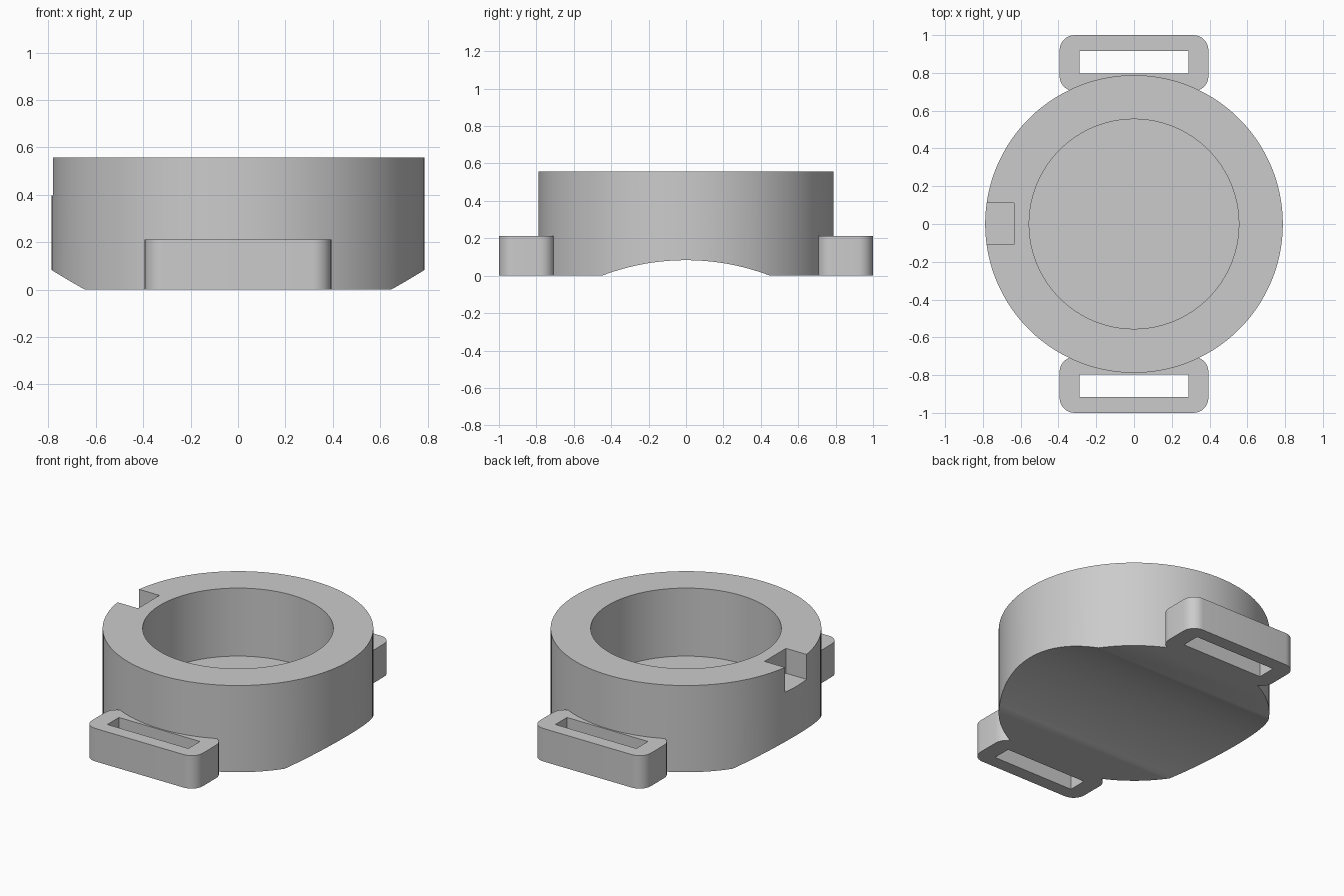
import bpy, bmesh, math

old = bpy.data.objects.get("Cube")
if old:
    bpy.data.objects.remove(old, do_unlink=True)

grey = bpy.data.materials.new("plain grey")
grey.use_nodes = True
colour = (0.6, 0.6, 0.6, 1)
grey.diffuse_color = colour
grey.node_tree.nodes["Principled BSDF"].inputs["Base Color"].default_value = colour


def prism(name, outline, z0, z1):
    """Solid made by raising a flat outline from z0 to z1."""
    bm = bmesh.new()
    base = bm.faces.new([bm.verts.new((x, y, z0)) for x, y in outline])
    top = bmesh.ops.extrude_face_region(bm, geom=[base])["geom"]
    verts = [v for v in top if isinstance(v, bmesh.types.BMVert)]
    bmesh.ops.translate(bm, verts=verts, vec=(0, 0, z1 - z0))
    bmesh.ops.recalc_face_normals(bm, faces=bm.faces)
    mesh = bpy.data.meshes.new(name)
    bm.to_mesh(mesh)
    bm.free()
    mesh.materials.append(grey)
    obj = bpy.data.objects.new(name, mesh)
    bpy.context.collection.objects.link(obj)
    return obj


def circle(radius, count):
    return [(radius * math.cos(2 * math.pi * i / count),
             radius * math.sin(2 * math.pi * i / count)) for i in range(count)]


def box(x0, x1, y0, y1):
    return [(x0, y0), (x1, y0), (x1, y1), (x0, y1)]


def rounded_box(x0, x1, y0, y1, r, steps=8):
    corners = [(x1 - r, y1 - r), (x0 + r, y1 - r), (x0 + r, y0 + r), (x1 - r, y0 + r)]
    points = []
    for k, (cx, cy) in enumerate(corners):
        for i in range(steps + 1):
            a = math.pi / 2 * (k + i / steps)
            points.append((cx + r * math.cos(a), cy + r * math.sin(a)))
    return points


def combine(target, tool, operation):
    """Apply a boolean and discard the tool solid."""
    tool.hide_render = True
    mod = target.modifiers.new(operation.title(), 'BOOLEAN')
    mod.operation, mod.solver, mod.object = operation, 'EXACT', tool
    bpy.context.view_layer.objects.active = target
    bpy.ops.object.modifier_apply(modifier=mod.name)
    bpy.data.objects.remove(tool, do_unlink=True)


HEIGHT, RADIUS = 0.557, 0.788

# Round case with a blind bore
case = prism("case_with_strap_loops", circle(RADIUS, 128), 0, HEIGHT)
combine(case, prism("bore_cutter", circle(0.555, 128), 0.12, 1), 'DIFFERENCE')

# Notch in the rim
combine(case, prism("notch_cutter", box(-1, -0.635, -0.108, 0.11), 0.397, 1), 'DIFFERENCE')

# Shallow curved groove across the underside
groove_depth, half_width = 0.083, 0.45
groove_radius = (half_width ** 2 + groove_depth ** 2) / (2 * groove_depth)
groove = prism("groove_cutter", circle(groove_radius, 256), -1, 1)
groove.rotation_euler = (0, math.pi / 2, 0)
groove.location.z = groove_depth - groove_radius
bpy.context.view_layer.update()
combine(case, groove, 'DIFFERENCE')

# Strap loops at front and back
for side in (-1, 1):
    y0, y1 = sorted((side * 0.703, side))
    s0, s1 = sorted((side * 0.797, side * 0.915))
    loop = prism("strap_loop", rounded_box(-0.394, 0.394, y0, y1, 0.08), 0, 0.212)
    combine(loop, prism("slot_cutter", box(-0.288, 0.288, s0, s1), -1, 1), 'DIFFERENCE')
    combine(case, loop, 'UNION')

# Smooth round walls, crisp edges
bpy.ops.object.select_all(action='DESELECT')
case.select_set(True)
bpy.context.view_layer.objects.active = case
bpy.ops.object.shade_smooth_by_angle(angle=math.radians(30))
